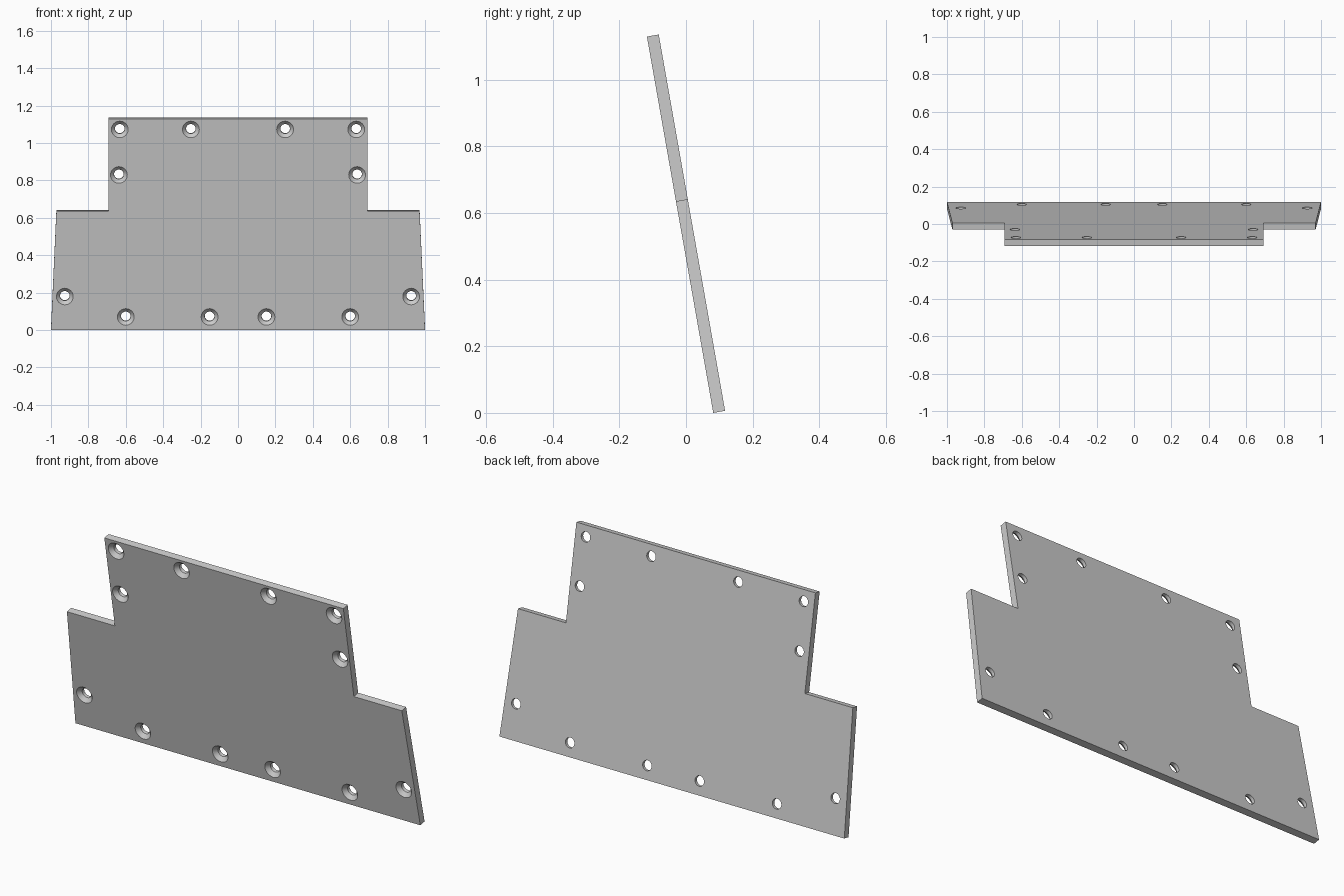
import bpy, bmesh, math

if "Cube" in bpy.data.objects:
    bpy.data.objects.remove(bpy.data.objects["Cube"])

TILT = math.radians(10)
T = 0.036           # plate thickness
L = 1.147           # plate length along its slope
SEG = 32


def finish(bm, name):
    bmesh.ops.recalc_face_normals(bm, faces=bm.faces)
    me = bpy.data.meshes.new(name)
    bm.to_mesh(me)
    bm.free()
    ob = bpy.data.objects.new(name, me)
    bpy.context.collection.objects.link(ob)
    ob.rotation_euler.x = TILT
    ob.location.y = (L * math.sin(TILT) - T * math.cos(TILT)) / 2
    return ob


# Stepped plate: mirrored half outline, extruded through its thickness
half = [(1.0, 0), (0.971, 0.645), (0.693, 0.645), (0.693, L)]
outline = half + [(-x, z) for x, z in reversed(half)]
bm = bmesh.new()
face = bm.faces.new([bm.verts.new((x, 0, z)) for x, z in outline])
ext = bmesh.ops.extrude_face_region(bm, geom=[face])
bmesh.ops.translate(bm, vec=(0, T, 0),
                    verts=[v for v in ext["geom"] if isinstance(v, bmesh.types.BMVert)])
plate = finish(bm, "mounting_plate")

# Countersunk screw hole cutters (cone in front, straight bore behind)
holes = [(0.632, 1.089), (0.252, 1.089), (0.637, 0.842),
         (0.926, 0.182), (0.60, 0.071), (0.152, 0.071)]
profile = [(0.055, -0.01), (0.026, 0.019), (0.026, T + 0.01)]
bm = bmesh.new()
for hx, hz in holes:
    for side in (-1, 1):
        rings = []
        for r, y in profile:
            angles = [2 * math.pi * i / SEG for i in range(SEG)]
            rings.append([bm.verts.new((side * hx + r * math.cos(a), y,
                                        hz + r * math.sin(a))) for a in angles])
        for a, b in zip(rings, rings[1:]):
            for i in range(SEG):
                j = (i + 1) % SEG
                bm.faces.new((a[i], a[j], b[j], b[i]))
        bm.faces.new(rings[0])
        bm.faces.new(rings[-1])
cutter = finish(bm, "screw_hole_cutter")
cutter.hide_render = True

# Cut the holes, then remove the helper
mod = plate.modifiers.new("screw_holes", "BOOLEAN")
mod.operation = "DIFFERENCE"
mod.solver = "EXACT"
mod.object = cutter
bpy.context.view_layer.objects.active = plate
plate.select_set(True)
cutter.select_set(False)
bpy.ops.object.modifier_apply(modifier=mod.name)
bpy.data.objects.remove(cutter)
bpy.ops.object.shade_smooth_by_angle(angle=math.radians(25))
